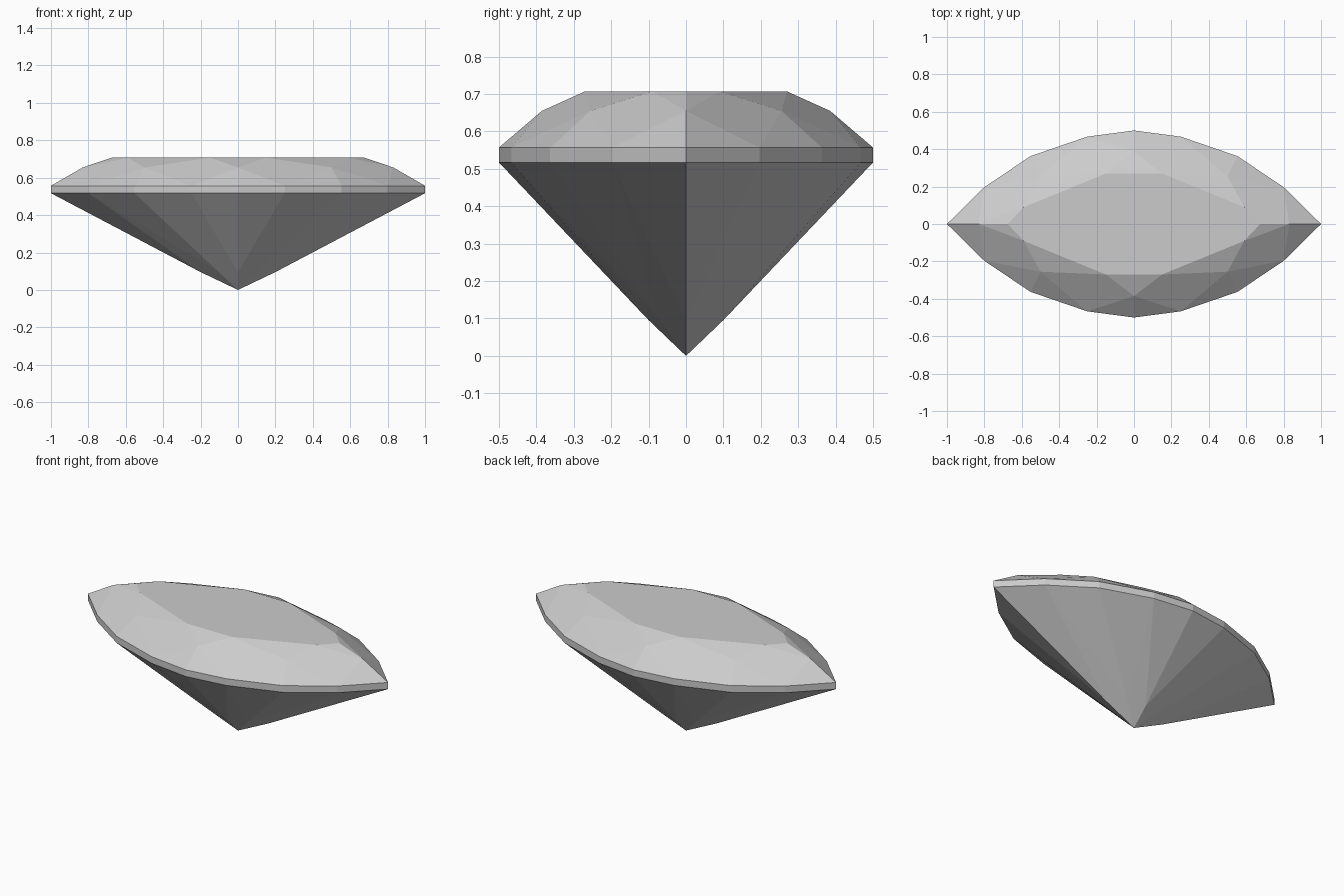
import bpy
import bmesh
import math

if "Cube" in bpy.data.objects:
    bpy.data.objects.remove(bpy.data.objects["Cube"], do_unlink=True)

# Heights of the facet levels
Z_GIRDLE_LOW, Z_GIRDLE_TOP, Z_STAR, Z_TABLE = 0.517, 0.557, 0.655, 0.707

bm = bmesh.new()


def ring(quarter):
    """Mirror quarter points across x and y, return verts sorted by angle from +x."""
    points = {(sx * x + 0.0, sy * y + 0.0, z)
              for x, y, z in quarter for sx in (1, -1) for sy in (1, -1)}
    ordered = sorted(points, key=lambda p: math.atan2(p[1], p[0]) % math.tau)
    return [bm.verts.new(p) for p in ordered]


def level(quarter, z):
    return ring([(x, y, z) for x, y in quarter])


# Pointed oval outline and the facet corner rings
outline = [(1, 0), (0.8, 0.197), (0.553, 0.363), (0.25, 0.467), (0, 0.5)]
girdle_low = level(outline, Z_GIRDLE_LOW)
girdle_top = level(outline, Z_GIRDLE_TOP)
star = level([(0.83, 0), (0.5, 0.255), (0, 0.385)], Z_STAR)
table = level([(0.59, 0.09), (0.15, 0.27)], Z_TABLE)
tips = level([(0.675, 0)], Z_TABLE)
lower = ring([(0.2, 0, 0.0955), (0.11, 0.073, 0.102), (0, 0.1, 0.0955)])
culet = bm.verts.new((0, 0, 0))

# Girdle band
for i in range(16):
    j = (i + 1) % 16
    bm.faces.new((girdle_low[i], girdle_low[j], girdle_top[j], girdle_top[i]))

for k in range(8):
    n, a, b, c = (k + 1) % 8, 2 * k, 2 * k + 1, (2 * k + 2) % 16
    # Crown: kite and two upper girdle facets
    bm.faces.new((table[k], star[k], girdle_top[b], star[n]))
    bm.faces.new((star[k], girdle_top[a], girdle_top[b]))
    bm.faces.new((star[n], girdle_top[b], girdle_top[c]))
    # Crown: star facet, split along the ridge at the two pointed ends
    if k % 4 == 0:
        tip = tips[k // 4]
        bm.faces.new((table[k - 1], star[k], tip))
        bm.faces.new((tip, star[k], table[k]))
    else:
        bm.faces.new((table[k - 1], star[k], table[k]))
    # Pavilion: long kite and two lower girdle facets
    bm.faces.new((culet, lower[n], girdle_low[b], lower[k]))
    bm.faces.new((lower[k], girdle_low[b], girdle_low[a]))
    bm.faces.new((lower[n], girdle_low[c], girdle_low[b]))

# Flat table on top
bm.faces.new([tips[0]] + table[:4] + [tips[1]] + table[4:])
bmesh.ops.recalc_face_normals(bm, faces=bm.faces)

mesh = bpy.data.meshes.new("gemstone")
bm.to_mesh(mesh)
bm.free()
gem = bpy.data.objects.new("gemstone", mesh)
bpy.context.collection.objects.link(gem)

# Single pale grey material
grey = bpy.data.materials.new("pale_grey")
grey.use_nodes = True
colour = (0.6, 0.6, 0.6, 1)
grey.diffuse_color = colour
grey.node_tree.nodes["Principled BSDF"].inputs["Base Color"].default_value = colour
mesh.materials.append(grey)
